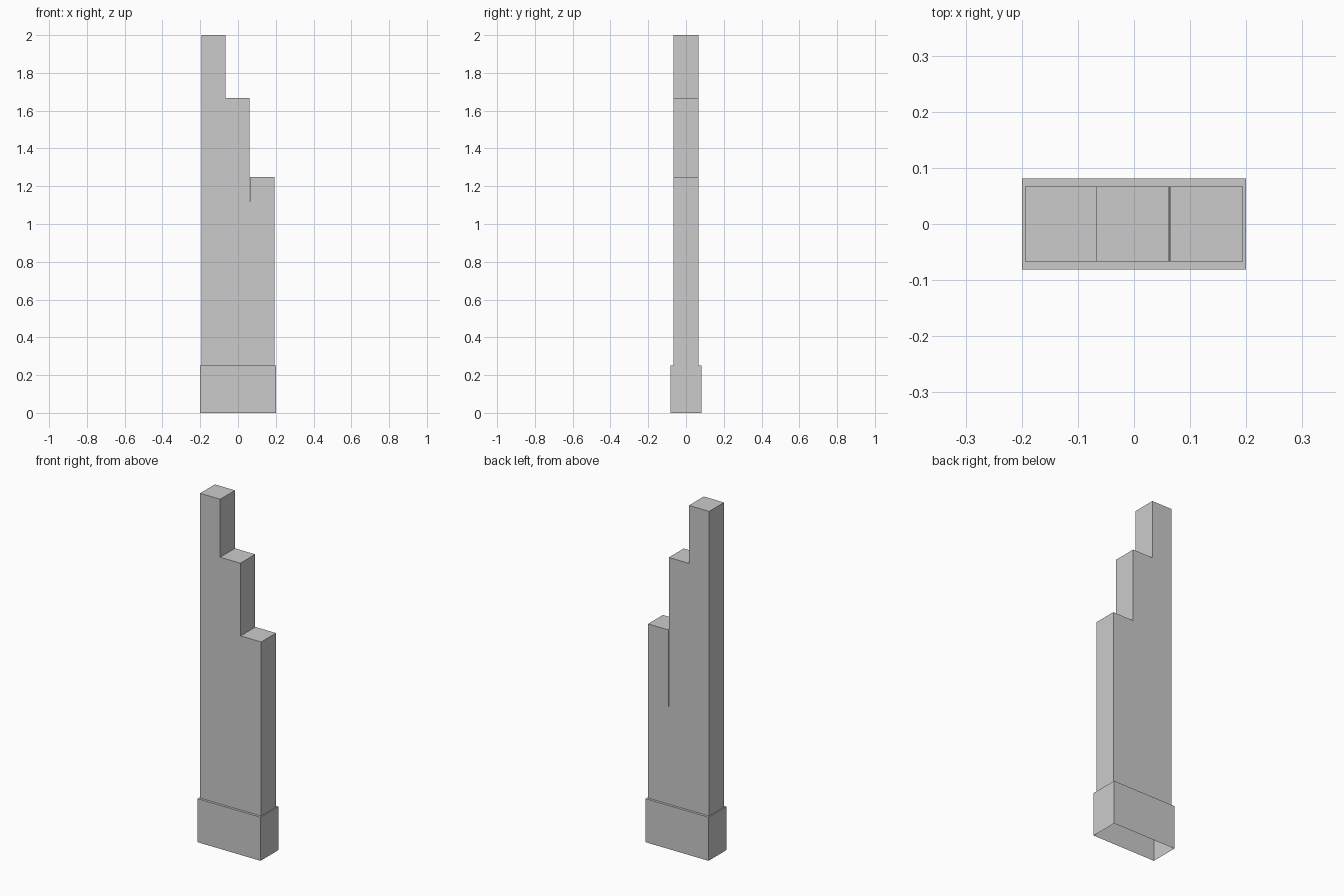
import bpy
import bmesh

cube = bpy.data.objects.get("Cube")
if cube:
    bpy.data.objects.remove(cube, do_unlink=True)

GREY = (0.6, 0.6, 0.6)
stone = bpy.data.materials.new("plain grey")
stone.use_nodes = True
stone.diffuse_color = (*GREY, 1)
stone.node_tree.nodes["Principled BSDF"].inputs["Base Color"].default_value = (*GREY, 1)

BASE_X, BASE_Y, BASE_TOP = 0.2, 0.081, 0.25
TOWER_X, TOWER_Y = 0.194, 0.067


def finish(name, bm):
    mesh = bpy.data.meshes.new(name)
    bm.to_mesh(mesh)
    bm.free()
    mesh.materials.append(stone)
    obj = bpy.data.objects.new(name, mesh)
    bpy.context.collection.objects.link(obj)
    return obj


# Plinth: hollow shell, open underneath, with a narrow ledge around the tower
bm = bmesh.new()
rings = []
for x, y, z in [(BASE_X, BASE_Y, 0), (BASE_X, BASE_Y, BASE_TOP),
                (TOWER_X, TOWER_Y, BASE_TOP)]:
    rings.append([bm.verts.new((sx * x, sy * y, z))
                  for sx, sy in ((-1, -1), (1, -1), (1, 1), (-1, 1))])
for low, high in zip(rings, rings[1:]):
    for i in range(4):
        j = (i + 1) % 4
        bm.faces.new((low[i], low[j], high[j], high[i]))
finish("plinth", bm)

# Stepped tower: one front profile with a hairline slot beside the lowest step
profile = [
    (-TOWER_X, BASE_TOP), (TOWER_X, BASE_TOP),
    (TOWER_X, 1.25), (0.064, 1.25),
    (0.063, 0.62), (0.062, 1.25),
    (0.062, 1.667), (-0.066, 1.667),
    (-0.066, 2.0), (-TOWER_X, 2.0),
]
bm = bmesh.new()
front = [bm.verts.new((x, -TOWER_Y, z)) for x, z in profile]
back = [bm.verts.new((x, TOWER_Y, z)) for x, z in profile]
bm.faces.new(front)
bm.faces.new(back[::-1])
for i in range(1, len(profile)):  # the underside stays open
    j = (i + 1) % len(profile)
    bm.faces.new((front[i], back[i], back[j], front[j]))
finish("stepped_tower", bm)
